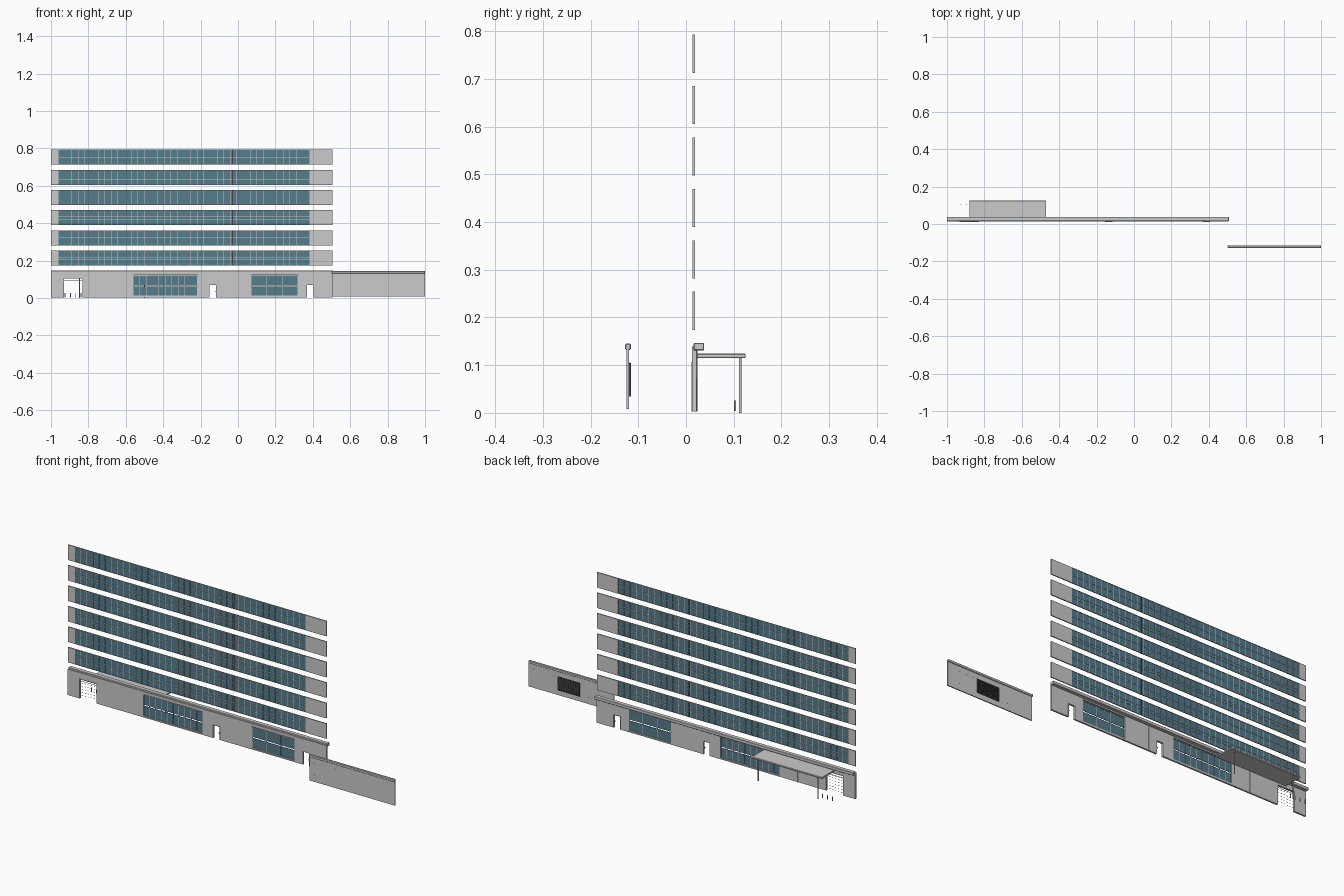
import bpy, bmesh
from mathutils import Matrix, Vector

if "Cube" in bpy.data.objects:
    bpy.data.objects.remove(bpy.data.objects["Cube"])


def finish(name, bm, mat=None):
    bmesh.ops.recalc_face_normals(bm, faces=bm.faces)
    me = bpy.data.meshes.new(name)
    bm.to_mesh(me)
    bm.free()
    ob = bpy.data.objects.new(name, me)
    bpy.context.collection.objects.link(ob)
    if mat:
        me.materials.append(mat)
    return ob


def boxes(name, items, mat=None, bevel=0):
    """One object from boxes given as (x0, x1, y0, y1, z0, z1)."""
    bm = bmesh.new()
    for x0, x1, y0, y1, z0, z1 in items:
        m = Matrix.Translation(((x0 + x1) / 2, (y0 + y1) / 2, (z0 + z1) / 2))
        bmesh.ops.create_cube(bm, size=1, matrix=m @ Matrix.Diagonal((x1 - x0, y1 - y0, z1 - z0, 1)))
    ob = finish(name, bm, mat)
    if bevel:
        mod = ob.modifiers.new("edge", 'BEVEL')
        mod.width, mod.segments = bevel, 1
    return ob


def cylinders(name, items, axis='Z', sides=12):
    """One object from cylinders given as (centre, radius, length)."""
    bm = bmesh.new()
    rot = Matrix.Rotation(1.5707963, 4, 'X') if axis == 'Y' else Matrix()
    for c, r, length in items:
        bmesh.ops.create_cone(bm, cap_ends=True, segments=sides, radius1=r, radius2=r,
                              depth=length, matrix=Matrix.Translation(c) @ rot)
    ob = finish(name, bm)
    for p in ob.data.polygons:
        p.use_smooth = len(p.vertices) == 4
    return ob


def pierced_wall(name, x0, x1, z0, z1, y0, y1, holes):
    """Wall slab with rectangular openings (x0, x1, z0, z1)."""
    xs = sorted({x0, x1, *[v for h in holes for v in h[:2]]})
    zs = sorted({z0, z1, *[v for h in holes for v in h[2:]]})
    bm = bmesh.new()
    for xa, xb in zip(xs, xs[1:]):
        for za, zb in zip(zs, zs[1:]):
            cx, cz = (xa + xb) / 2, (za + zb) / 2
            if not any(h[0] < cx < h[1] and h[2] < cz < h[3] for h in holes):
                bm.faces.new([bm.verts.new((x, y0, z)) for x, z in
                              ((xa, za), (xb, za), (xb, zb), (xa, zb))])
    bmesh.ops.remove_doubles(bm, verts=bm.verts, dist=1e-5)
    ext = bmesh.ops.extrude_face_region(bm, geom=bm.faces[:], use_keep_orig=True)
    bmesh.ops.translate(bm, vec=Vector((0, y1 - y0, 0)),
                        verts=[g for g in ext['geom'] if isinstance(g, bmesh.types.BMVert)])
    return finish(name, bm)


def grid_window(name, x0, x1, z0, z1, bays, y0, y1, gap=0, transoms=()):
    """Glass panes with thin uprights, rails and transoms."""
    t, ym = 0.001, (y0 + y1) / 2
    mid = (z0 + z1) / 2
    rows = [(z0, mid - gap / 2), (mid + gap / 2, z1)] if gap else [(z0, z1)]
    boxes(name + "_glass", [(x0, x1, ym - 0.0012, ym + 0.0012, a, b) for a, b in rows], glass)
    step = (x1 - x0) / bays
    bars = [(x0 + i * step - t, x0 + i * step + t, y0, y1, z0, z1) for i in range(bays + 1)]
    bars += [(x0, x1, y0, y1, z - t, z + t) for z in (z0 + t, z1 - t, *transoms)]
    boxes(name + "_frame", bars)


glass = bpy.data.materials.new("teal_glass")
glass.diffuse_color = (0.09, 0.2, 0.26, 1)
glass.use_nodes = True
glass.node_tree.nodes["Principled BSDF"].inputs["Base Color"].default_value = glass.diffuse_color
dark = bpy.data.materials.new("dark_metal")
dark.diffuse_color = (0.06, 0.06, 0.06, 1)
dark.use_nodes = True
dark.node_tree.nodes["Principled BSDF"].inputs["Base Color"].default_value = dark.diffuse_color

# Six upper window bands with solid ends
for i in range(6):
    z0 = 0.174 + i * 0.1078
    z1 = z0 + 0.08
    boxes(f"band_{i + 1}_end_panels", [(-1, -0.96, 0.0135, 0.019, z0, z1),
                                       (0.383, 0.505, 0.0135, 0.019, z0, z1)])
    grid_window(f"band_{i + 1}", -0.96, 0.383, z0, z1, 38, 0.0135, 0.019,
                transoms=(z0 + 0.04,) if i % 2 else (z0 + 0.03, z0 + 0.045))
    boxes(f"band_{i + 1}_joint", [(-0.032, -0.028, 0.0132, 0.0193, z0, z1)], dark)

# Ground floor wall with gate, window and door openings
gate = (-0.932, -0.83, 0.003, 0.107)
win_a = (-0.56, -0.217, 0.01, 0.124)
win_b = (0.072, 0.32, 0.01, 0.124)
doors = [(-0.155, -0.115, 0.003, 0.073), (0.367, 0.407, 0.003, 0.073)]
pierced_wall("ground_wall", -1, 0.505, 0.003, 0.139, 0.0128, 0.0215,
             [gate, win_a, win_b] + doors)
boxes("ground_coping", [(-1, 0.508, 0.016, 0.038, 0.131, 0.147)], bevel=0.0015)
grid_window("lobby_window", -0.56, -0.217, 0.011, 0.12, 10, 0.0145, 0.0195, gap=0.006)
grid_window("office_window", 0.072, 0.32, 0.011, 0.12, 3, 0.0145, 0.0195, gap=0.006)

# Door and gate frames, handles and the gate's small brackets
frames = []
for x0, x1, z0, z1 in doors + [gate]:
    frames += [(x0, x0 + 0.002, 0.012, 0.0228, z0, z1), (x1 - 0.002, x1, 0.012, 0.0228, z0, z1),
               (x0, x1, 0.012, 0.0228, z1 - 0.002, z1)]
boxes("opening_frames", frames)
boxes("door_handles", [(d[1] - 0.007, d[1] - 0.003, 0.013, 0.022, 0.034, 0.039) for d in doors], dark)
boxes("gate_brackets", [(-0.925 + c * 0.0175, -0.919 + c * 0.0175, 0.0215, 0.0235,
                         0.018 + r * 0.016, 0.0192 + r * 0.016)
                        for r in range(6) for c in range(6)], dark)
boxes("gate_rail", [(-0.93, -0.832, 0.0195, 0.0215, 0.092, 0.0935)])

# Downpipes on the rear of the wall
cylinders("downpipes", [((x, 0.0225, 0.07), 0.0018, 0.134) for x in (-0.07, -0.666)])

# Rear canopy, its posts and the bollards
boxes("canopy_roof", [(-0.88, -0.47, 0.0215, 0.125, 0.115, 0.124)], bevel=0.0015)
cylinders("canopy_posts", [((x, 0.1135, 0.058), 0.0027, 0.116) for x in (-0.847, -0.5)])
cylinders("bollards", [((x, 0.103, 0.015), 0.002, 0.022) for x in (-0.925, -0.895, -0.867, -0.84)])

# Detached side wall standing forward, with coping and tie points
boxes("side_wall", [(0.503, 1, -0.1245, -0.119, 0.008, 0.135)])
boxes("side_wall_coping", [(0.5, 1, -0.1275, -0.1155, 0.132, 0.145)], bevel=0.002)
cylinders("side_wall_ties", [((0.53 + i * 0.04, -0.12175, z), 0.0012, 0.0063)
                             for i in range(12) for z in (0.045, 0.105)], 'Y', 8)

# Louvre on the rear of the side wall
boxes("louvre_frame", [(0.70, 0.703, -0.119, -0.1155, 0.034, 0.105),
                       (0.827, 0.83, -0.119, -0.1155, 0.034, 0.105),
                       (0.70, 0.83, -0.119, -0.1155, 0.034, 0.037),
                       (0.70, 0.83, -0.119, -0.1155, 0.102, 0.105)], dark)
boxes("louvre_slats", [(0.703, 0.827, -0.119, -0.1162, 0.0385 + i * 0.0054, 0.0415 + i * 0.0054)
                       for i in range(12)], dark)
